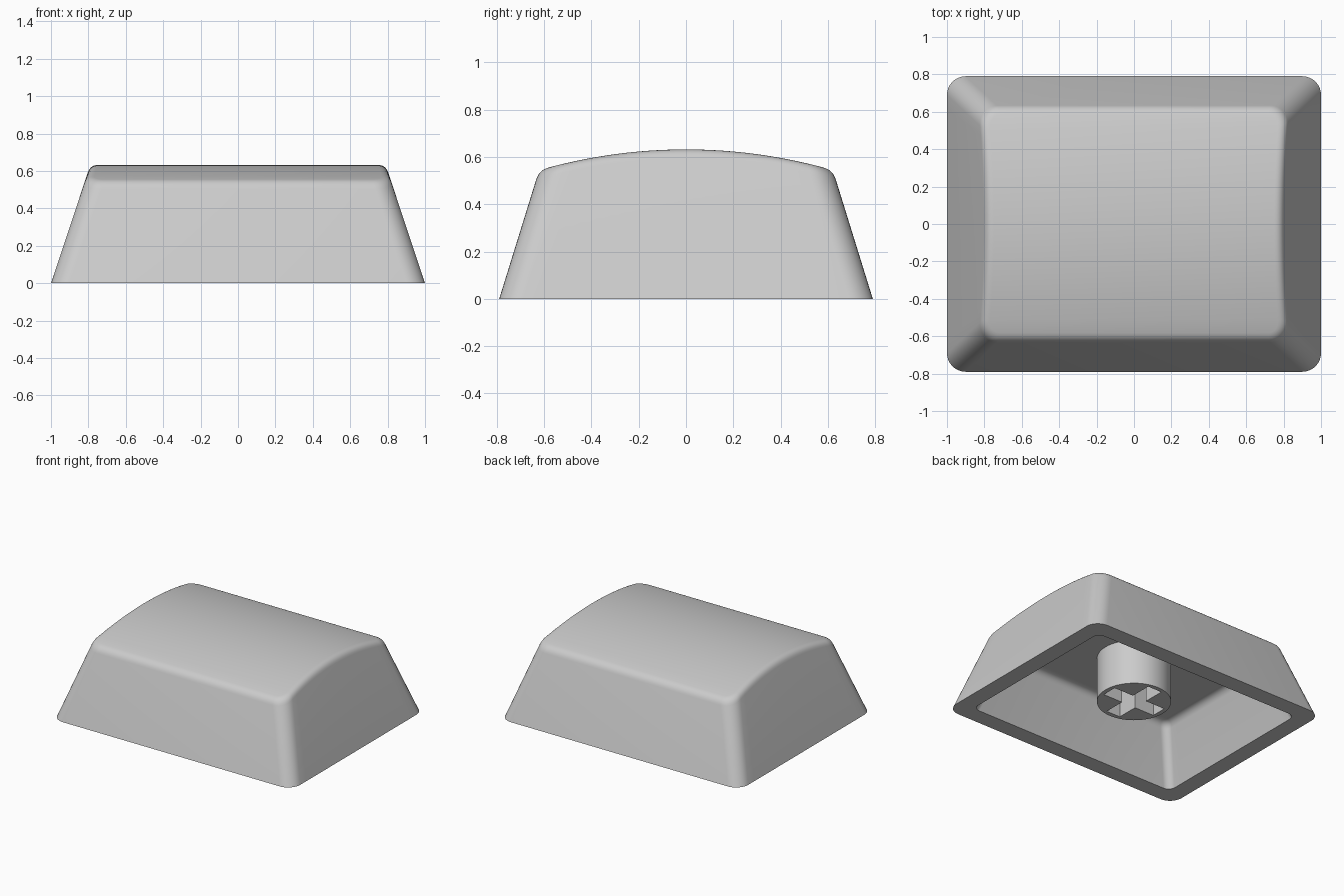
import bpy, bmesh, math

if "Cube" in bpy.data.objects:
    bpy.data.objects.remove(bpy.data.objects["Cube"])

plastic = bpy.data.materials.new("light grey plastic")
plastic.diffuse_color = (0.6, 0.6, 0.6, 1)
plastic.use_nodes = True
plastic.node_tree.nodes["Principled BSDF"].inputs["Base Color"].default_value = plastic.diffuse_color

ARC, SIDE, FILLET = 8, 20, 6
CROWN_R, CROWN_Z = 2.24, 0.632


def crown(y):
    """Height of the cylindrical top surface."""
    return CROWN_Z - CROWN_R + math.sqrt(CROWN_R ** 2 - y * y)


def ceiling(y):
    return 0.42


def outline(hx, hy, r):
    """Rounded rectangle: right half from front to back, then its mirror."""
    right = []
    for i in range(ARC + 1):
        a = math.radians(-90 + 90 * i / ARC)
        right.append((hx - r + r * math.cos(a), -hy + r + r * math.sin(a)))
    for i in range(1, SIDE):
        right.append((hx, (hy - r) * (2 * i / SIDE - 1)))
    for i in range(ARC + 1):
        a = math.radians(90 * i / ARC)
        right.append((hx - r + r * math.cos(a), hy - r + r * math.sin(a)))
    return right + [(-x, y) for x, y in reversed(right)]


def skin_rings(hx, hy, r, sx, sy, height, f):
    """Tapered wall rings that roll over a fillet of size f into a top surface."""
    n = len(outline(hx, hy, r))

    def wall(i, z, inset=0.0):
        return outline(hx - sx * z - inset, hy - sy * z - inset, r - inset)[i]

    base = [(x, y, 0) for x, y in outline(hx, hy, r)]
    rolls = [[] for _ in range(FILLET + 1)]
    for i in range(n):
        z = 0.5
        for _ in range(5):
            z = height(wall(i, z)[1])
        bx, by = wall(i, z, f)
        a = (*wall(i, z - f), z - f)
        c = (*wall(i, z), z)
        b = (bx, by, height(by))
        for k in range(FILLET + 1):
            t = k / FILLET
            rolls[k].append([(1 - t) ** 2 * p + 2 * t * (1 - t) * q + t * t * s
                             for p, q, s in zip(a, c, b)])
    return [base] + rolls


def add_skin(bm, rings):
    """Loft the rings, close the last with cross strips, return the base loop."""
    loops = [[bm.verts.new(p) for p in ring] for ring in rings]
    n = len(loops[0])
    for lo, hi in zip(loops, loops[1:]):
        for i in range(n):
            j = (i + 1) % n
            bm.faces.new((lo[i], lo[j], hi[j], hi[i]))
    top = loops[-1]
    for i in range(n // 2 - 1):
        bm.faces.new((top[i], top[i + 1], top[n - 2 - i], top[n - 1 - i]))
    return loops[0]


def finish(ob):
    ob.data.materials.clear()
    ob.data.materials.append(plastic)
    bpy.ops.object.select_all(action='DESELECT')
    ob.select_set(True)
    bpy.context.view_layer.objects.active = ob
    bpy.ops.object.shade_smooth_by_angle(angle=math.radians(30))


# Hollow cap: outer skin, inner skin and the flat rim joining them
bm = bmesh.new()
outer = add_skin(bm, skin_rings(1.0, 0.79, 0.1, 0.333, 0.31, crown, 0.04))
inner = add_skin(bm, skin_rings(0.873, 0.663, 0.055, 0.333, 0.31, ceiling, 0.045))
for i in range(len(outer)):
    j = (i + 1) % len(outer)
    bm.faces.new((outer[i], outer[j], inner[j], inner[i]))
bmesh.ops.recalc_face_normals(bm, faces=bm.faces)
mesh = bpy.data.meshes.new("cap")
bm.to_mesh(mesh)
bm.free()
cap = bpy.data.objects.new("cap", mesh)
bpy.context.collection.objects.link(cap)
finish(cap)

# Round mounting stem under the ceiling
bpy.ops.mesh.primitive_cylinder_add(vertices=64, radius=0.253, depth=0.345,
                                    location=(0, 0, 0.083 + 0.345 / 2))
stem = bpy.context.object
stem.name = "stem"

# Cross-shaped socket cut up into the stem
for name, sx, sy in (("slot_x", 0.44, 0.116), ("slot_y", 0.116, 0.44)):
    bpy.ops.mesh.primitive_cube_add(size=1, location=(0, 0, 0.21))
    cutter = bpy.context.object
    cutter.name = name
    cutter.scale = (sx, sy, 0.41)
    cutter.hide_render = True
    bpy.context.view_layer.objects.active = stem
    mod = stem.modifiers.new(name, 'BOOLEAN')
    mod.operation = 'DIFFERENCE'
    mod.solver = 'EXACT'
    mod.object = cutter
    bpy.ops.object.modifier_apply(modifier=name)
    bpy.data.objects.remove(cutter)
finish(stem)
